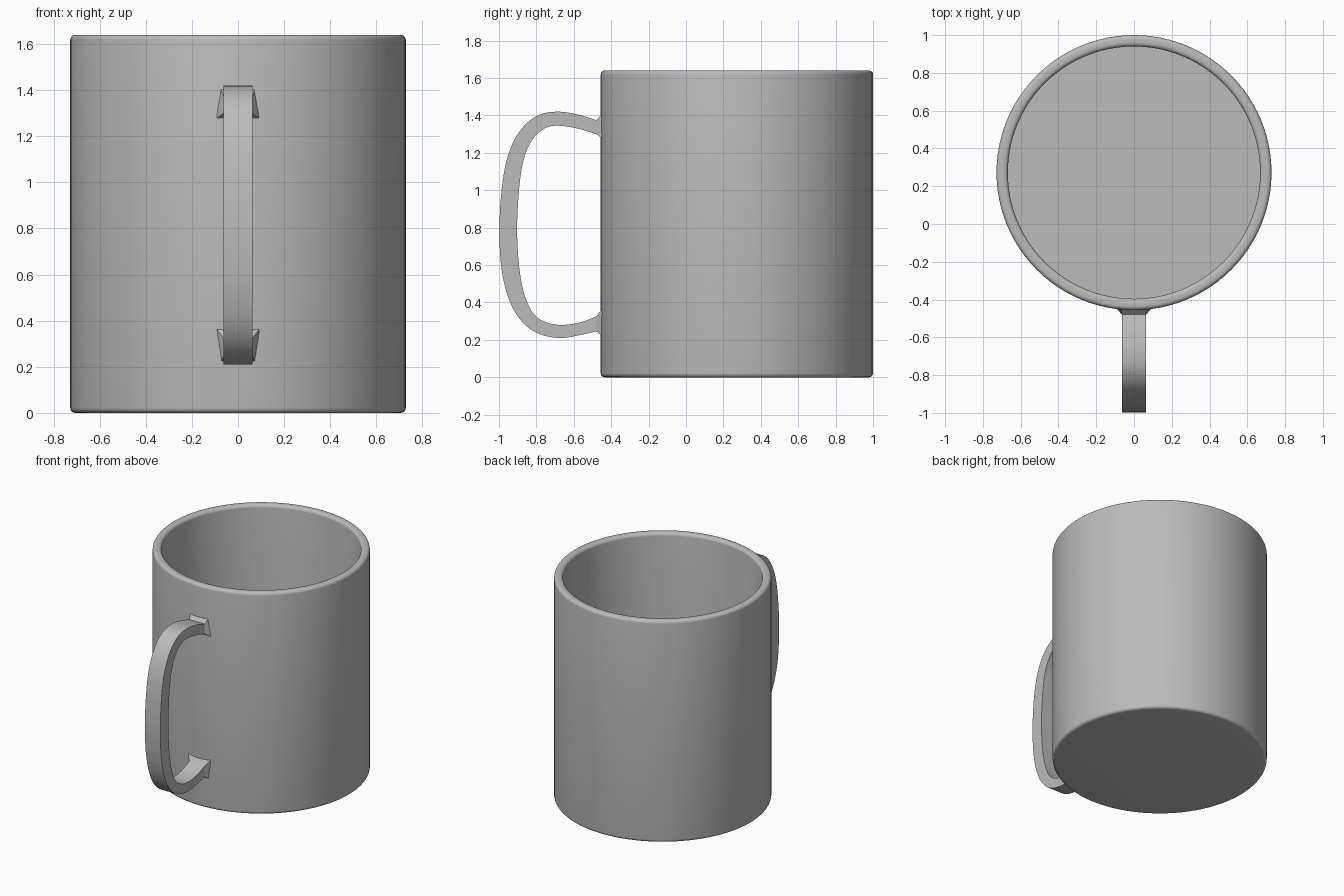
import bpy, bmesh, math
from mathutils import Vector

cube = bpy.data.objects.get("Cube")
if cube:
    bpy.data.objects.remove(cube, do_unlink=True)

# Single ceramic colour
ceramic = bpy.data.materials.new("grey ceramic")
ceramic.use_nodes = True
GREY = (0.5, 0.5, 0.5, 1)
ceramic.diffuse_color = GREY
ceramic.node_tree.nodes["Principled BSDF"].inputs["Base Color"].default_value = GREY

CENTRE_Y, RADIUS, INNER, HEIGHT, FLOOR = 0.272, 0.728, 0.668, 1.64, 0.07


def finish(name, bm, angle):
    bmesh.ops.recalc_face_normals(bm, faces=bm.faces)
    mesh = bpy.data.meshes.new(name)
    bm.to_mesh(mesh)
    bm.free()
    mesh.materials.append(ceramic)
    obj = bpy.data.objects.new(name, mesh)
    bpy.context.collection.objects.link(obj)
    bpy.ops.object.select_all(action='DESELECT')
    obj.select_set(True)
    bpy.context.view_layer.objects.active = obj
    bpy.ops.object.shade_smooth_by_angle(angle=math.radians(angle))
    return obj


def arc(r, z, radius, start, end, steps=5):
    """Rounded corner of the cup profile, angles in degrees."""
    angles = [math.radians(start + (end - start) * i / steps) for i in range(steps + 1)]
    return [(r + radius * math.cos(a), z + radius * math.sin(a)) for a in angles]


# Cup body: a revolved profile with rounded foot and lip
def build_cup(segments=96):
    lip = 0.022
    profile = arc(RADIUS - lip, lip, lip, -90, 0)
    profile += arc(RADIUS - lip, HEIGHT - lip, lip, 0, 90)
    profile += arc(INNER + lip, HEIGHT - lip, lip, 90, 180)
    profile.append((INNER, FLOOR))
    bm = bmesh.new()
    rings = []
    for r, z in profile:
        turns = [math.tau * i / segments for i in range(segments)]
        rings.append([bm.verts.new((r * math.cos(a), CENTRE_Y + r * math.sin(a), z)) for a in turns])
    for low, high in zip(rings, rings[1:]):
        for i in range(segments):
            j = (i + 1) % segments
            bm.faces.new((low[i], low[j], high[j], high[i]))
    bm.faces.new(rings[0])
    bm.faces.new(rings[-1])
    finish("cup_body", bm, 40)


def spline(points, steps=5):
    """Smooth path through the points (Catmull-Rom)."""
    pts = [points[0]] + points + [points[-1]]
    path = []
    for a, b, c, d in zip(pts, pts[1:], pts[2:], pts[3:]):
        for i in range(steps):
            t = i / steps
            path.append(0.5 * (2 * b + (c - a) * t + (2 * a - 5 * b + 4 * c - d) * t * t
                               + (3 * b - a - 3 * c + d) * t ** 3))
    return path + [points[-1]]


# Handle: a flat band between an outer and an inner curve, flared at both ends
def build_handle(half=0.063):
    outer = [(-.48, 1.375), (-.58, 1.405), (-.68, 1.42), (-.78, 1.405), (-.87, 1.34),
             (-.94, 1.22), (-.98, 1.05), (-.998, .8), (-.985, .57), (-.94, .4),
             (-.87, .29), (-.78, .23), (-.67, .21), (-.57, .225), (-.48, .245)]
    inner = [(-.48, 1.3), (-.58, 1.33), (-.68, 1.345), (-.75, 1.333), (-.815, 1.28),
             (-.863, 1.18), (-.89, 1.03), (-.903, .8), (-.892, .59), (-.863, .44),
             (-.815, .34), (-.75, .295), (-.67, .28), (-.57, .292), (-.48, .325)]
    curves = [spline([Vector((0, y, z)) for y, z in side]) for side in (outer, inner)]
    sections = [(o, i, half, half) for o, i in zip(*curves)]
    top_flare = (Vector((0, -.445, 1.41)), Vector((0, -.445, 1.275)), .075, .097)
    low_flare = (Vector((0, -.445, .22)), Vector((0, -.445, .37)), .075, .097)
    sections = [top_flare] + sections + [low_flare]
    bm = bmesh.new()
    rings = []
    for o, i, wide_o, wide_i in sections:
        corners = ((o, -wide_o), (o, wide_o), (i, wide_i), (i, -wide_i))
        rings.append([bm.verts.new((x, p.y, p.z)) for p, x in corners])
    for a, b in zip(rings, rings[1:]):
        for i in range(4):
            j = (i + 1) % 4
            bm.faces.new((a[i], a[j], b[j], b[i]))
    bm.faces.new(rings[0])
    bm.faces.new(rings[-1])
    finish("handle", bm, 30)


build_cup()
build_handle()
